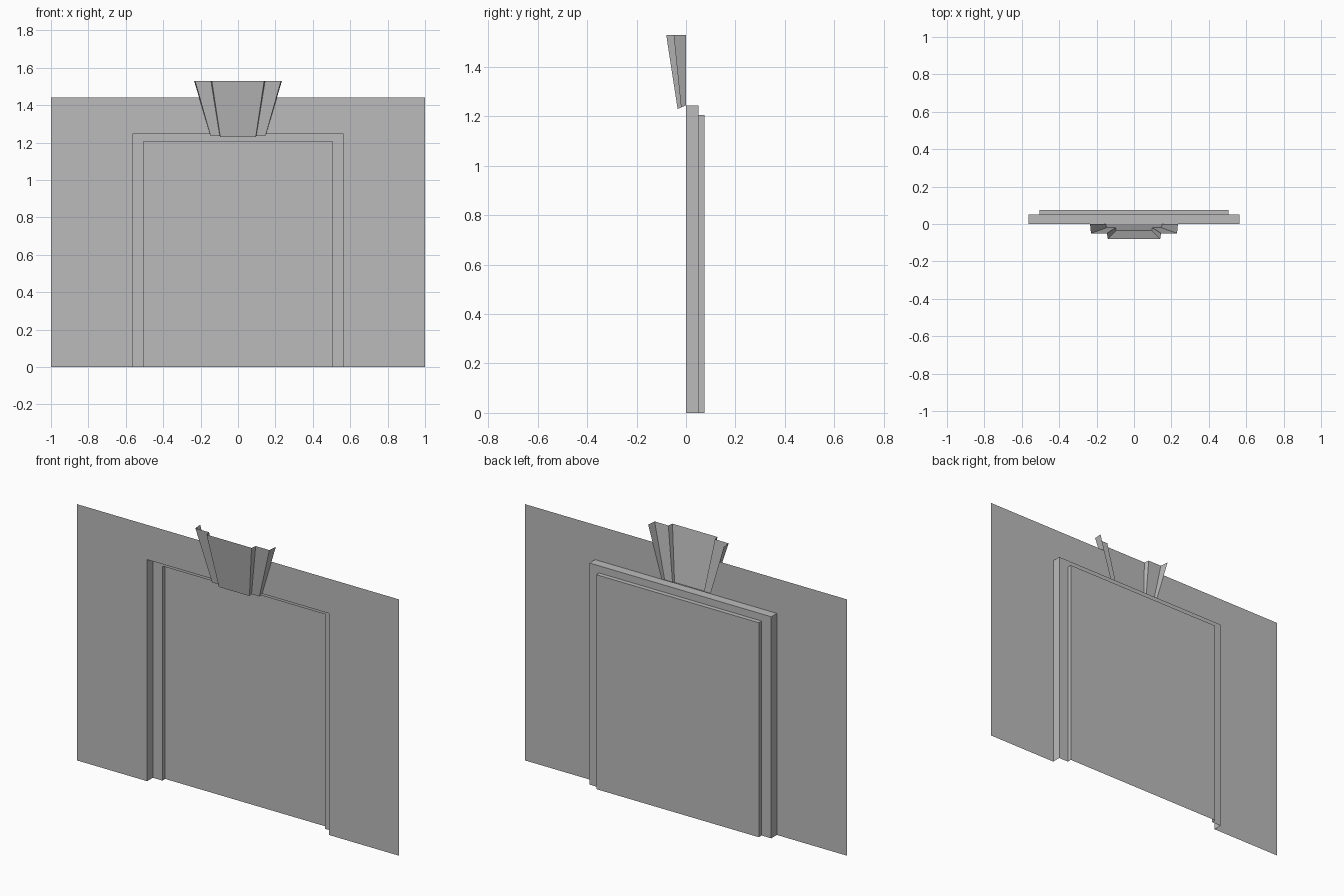
import bpy
import bmesh

cube = bpy.data.objects.get("Cube")
if cube:
    bpy.data.objects.remove(cube, do_unlink=True)

# One plain grey stone
stone = bpy.data.materials.new("grey_stone")
stone.use_nodes = True
grey = (0.5, 0.5, 0.5, 1)
stone.diffuse_color = grey
stone.node_tree.nodes["Principled BSDF"].inputs["Base Color"].default_value = grey

WALL_TOP = 1.44
OPEN_W, OPEN_H = 0.565, 1.245      # recess opening
PANEL_W, PANEL_H = 0.505, 1.205    # inner panel
FOOT, HEAD, HEAD_Z = 0.15, 0.235, 1.53   # keystone half widths and top


def finish(name, bm):
    """Weld, face the surface to the front and make the object."""
    bmesh.ops.remove_doubles(bm, verts=bm.verts, dist=0.0001)
    bmesh.ops.recalc_face_normals(bm, faces=bm.faces)
    if sum(f.normal.y * f.calc_area() for f in bm.faces) > 0:
        bmesh.ops.reverse_faces(bm, faces=bm.faces)
    mesh = bpy.data.meshes.new(name)
    bm.to_mesh(mesh)
    bm.free()
    mesh.materials.append(stone)
    obj = bpy.data.objects.new(name, mesh)
    bpy.context.collection.objects.link(obj)
    return obj


def face(bm, points):
    return bm.faces.new([bm.verts.new(p) for p in points])


def loft(bm, a, b, skip=()):
    """Bridge two point rows with quads."""
    for i in range(len(a) - 1):
        if i not in skip:
            face(bm, (a[i], a[i + 1], b[i + 1], b[i]))


def mirrored(half):
    return half + [(-x, y, z) for x, y, z in reversed(half)]


# Thin wall sheet, cut around the recess and the keystone
slope = (HEAD - FOOT) / (HEAD_Z - OPEN_H)
cut_x = FOOT + slope * (WALL_TOP - OPEN_H)
bm = bmesh.new()
face(bm, [(1, 0, 0), (1, 0, WALL_TOP), (cut_x, 0, WALL_TOP),
          (FOOT, 0, OPEN_H), (OPEN_W, 0, OPEN_H), (OPEN_W, 0, 0)])
wall = finish("wall", bm)
wall.modifiers.new("other_half", 'MIRROR').use_axis[0] = True


# Stepped recess with the flat panel at its back
def arch(w, h, y):
    return mirrored([(-w, y, 0), (-w, y, h), (-FOOT, y, h)])


bm = bmesh.new()
rings = [arch(OPEN_W, OPEN_H, 0), arch(OPEN_W, OPEN_H, 0.05),
         arch(PANEL_W, PANEL_H, 0.05), arch(PANEL_W, PANEL_H, 0.075)]
loft(bm, rings[0], rings[1], skip=(2,))   # keystone base fills the middle
loft(bm, rings[1], rings[2])
loft(bm, rings[2], rings[3])
face(bm, rings[3])
finish("recess_panel", bm)

# Flared keystone shell, open at its top and back
top = mirrored([(-HEAD, 0, HEAD_Z), (-0.23, -0.05, HEAD_Z),
                (-0.145, -0.05, HEAD_Z), (-0.14, -0.08, HEAD_Z)])
base = mirrored([(-FOOT, 0, OPEN_H), (-0.147, -0.02, 1.236),
                 (-0.098, -0.02, 1.236), (-0.095, -0.034, 1.23)])
bm = bmesh.new()
loft(bm, base, top)
face(bm, base)
face(bm, [(-FOOT, 0, OPEN_H), (FOOT, 0, OPEN_H),
          (FOOT, 0.05, OPEN_H), (-FOOT, 0.05, OPEN_H)])
finish("keystone", bm)
